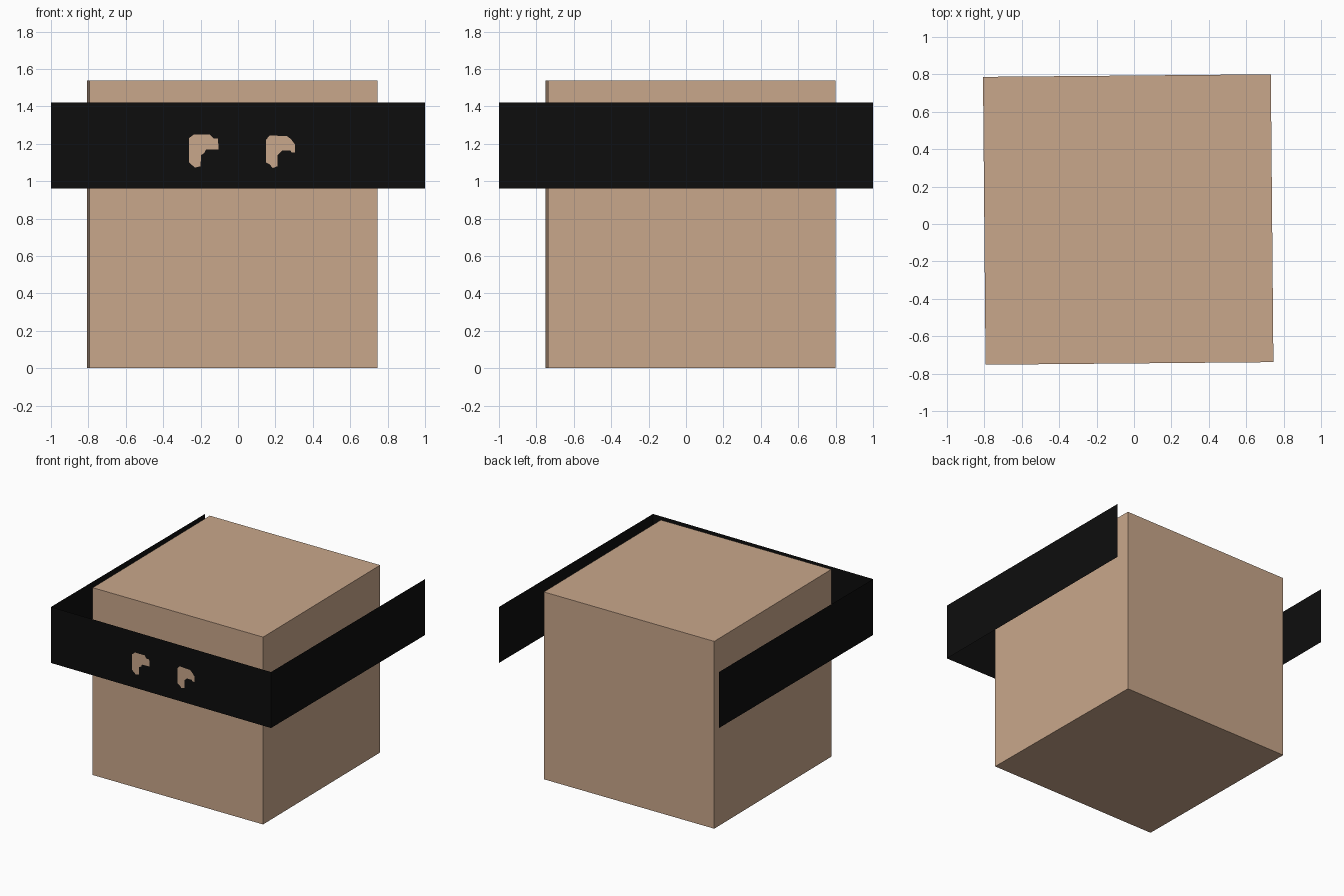
import bpy, bmesh
from mathutils import Matrix, Vector

if "Cube" in bpy.data.objects:
    bpy.data.objects.remove(bpy.data.objects["Cube"])


def material(name, rgb):
    m = bpy.data.materials.new(name)
    m.diffuse_color = (*rgb, 1)
    m.use_nodes = True
    m.node_tree.nodes["Principled BSDF"].inputs["Base Color"].default_value = m.diffuse_color
    return m


skin = material("tan", (0.584, 0.386, 0.258))
black = material("black", (0.004, 0.004, 0.004))


def add_object(name, bm, mats):
    mesh = bpy.data.meshes.new(name)
    bm.to_mesh(mesh)
    bm.free()
    for m in mats:
        mesh.materials.append(m)
    ob = bpy.data.objects.new(name, mesh)
    bpy.context.collection.objects.link(ob)
    return ob


# Head: a cube turned very slightly about z
SIZE = 1.539
bm = bmesh.new()
bmesh.ops.create_cube(bm, size=SIZE)
head = add_object("head_block", bm, [skin])
head.matrix_world = (Matrix.Translation((-0.031, 0.024, SIZE / 2))
                     @ Matrix.Rotation(0.009, 4, 'Z'))

# Mask: an open-backed band of thin sheets
LOW, HIGH = 0.96, 1.42
left_eye = [(-.235, 1.25), (-.15, 1.25), (-.13, 1.227), (-.107, 1.227), (-.104, 1.17),
            (-.172, 1.168), (-.18, 1.15), (-.198, 1.14), (-.20, 1.08), (-.23, 1.072),
            (-.262, 1.10), (-.262, 1.23)]
right_eye = [(.17, 1.245), (.265, 1.24), (.285, 1.222), (.306, 1.195), (.306, 1.152),
             (.288, 1.152), (.28, 1.163), (.235, 1.163), (.212, 1.14), (.212, 1.08),
             (.185, 1.07), (.17, 1.09), (.15, 1.10), (.15, 1.222)]

bm = bmesh.new()


def loop(points):
    vs = [bm.verts.new((x, -1, z)) for x, z in points]
    es = [bm.edges.new((vs[i], vs[(i + 1) % len(vs)])) for i in range(len(vs))]
    return vs, es


# Front sheet filled around the eye outlines
border, edges = loop([(-1, LOW), (1, LOW), (1, HIGH), (-1, HIGH)])
eyes = []
for outline in (left_eye, right_eye):
    vs, es = loop(outline)
    eyes.append(vs)
    edges += es
bmesh.ops.triangle_fill(bm, edges=edges, use_beauty=True, normal=(0, -1, 0))

# Eyes: inset faces in the front sheet
for vs in eyes:
    bm.faces.new(vs).material_index = 1

# Side sheets running to the back
for a, b in ((border[1], border[2]), (border[3], border[0])):
    c = bm.verts.new((b.co.x, 1, b.co.z))
    d = bm.verts.new((a.co.x, 1, a.co.z))
    bm.faces.new((a, d, c, b))

# Face every sheet outward
bm.normal_update()
for f in bm.faces:
    out = Vector((0, -1, 0)) if abs(f.normal.y) > 0.5 else Vector((f.calc_center_median().x, 0, 0))
    if f.normal.dot(out) < 0:
        f.normal_flip()
add_object("mask_band", bm, [black, skin])
